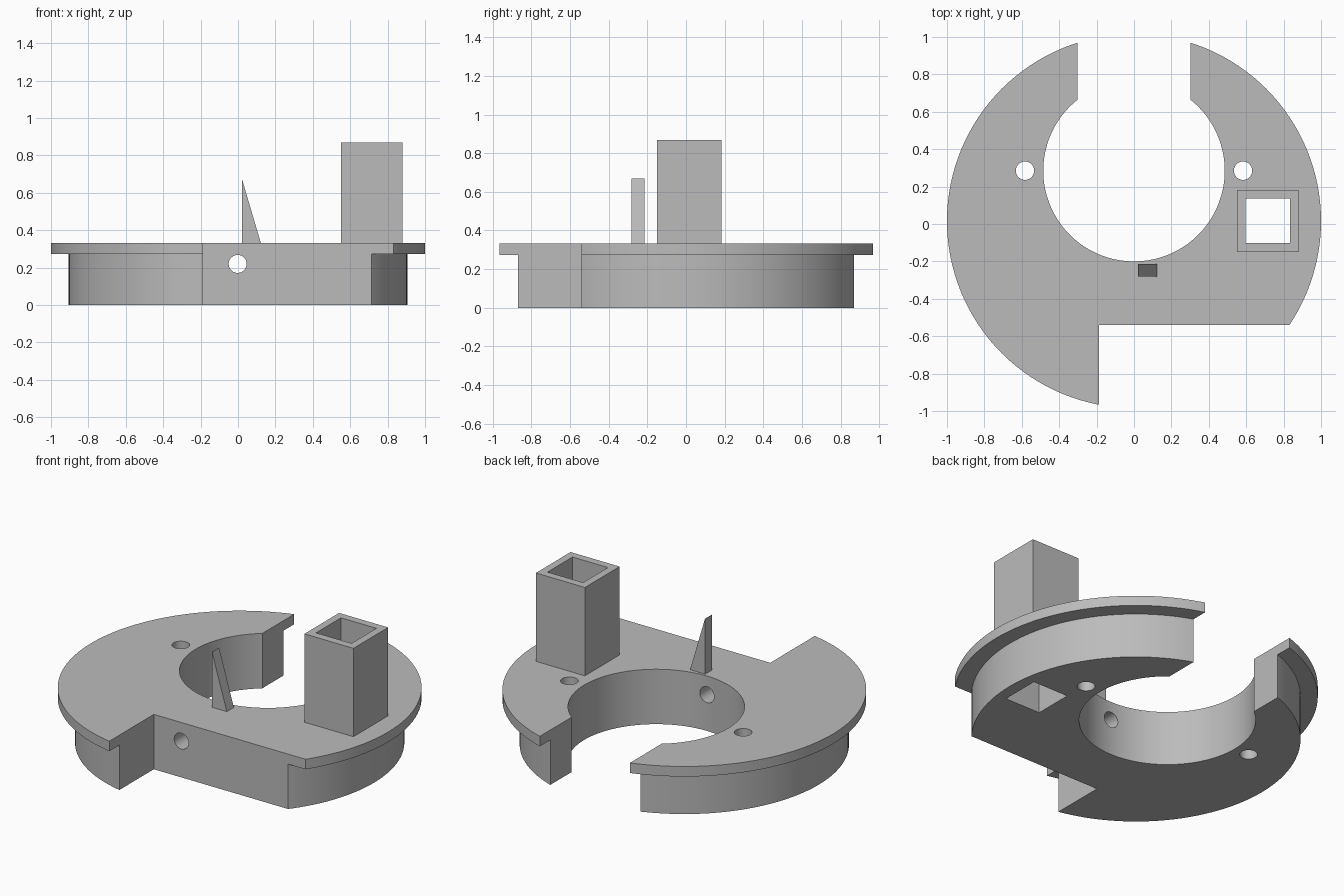
import bpy, math
from mathutils import Matrix

if "Cube" in bpy.data.objects:
    bpy.data.objects.remove(bpy.data.objects["Cube"], do_unlink=True)

# Single grey material
grey = bpy.data.materials.new("plain_grey")
grey.use_nodes = True
colour = (0.5, 0.5, 0.5, 1)
grey.diffuse_color = colour
grey.node_tree.nodes["Principled BSDF"].inputs["Base Color"].default_value = colour


def cylinder(name, x, y, z0, z1, radius, sides=128):
    bpy.ops.mesh.primitive_cylinder_add(vertices=sides, radius=radius, depth=z1 - z0,
                                        location=(x, y, (z0 + z1) / 2))
    ob = bpy.context.object
    ob.name = name
    return ob


def box(name, x0, x1, y0, y1, z0, z1):
    bpy.ops.mesh.primitive_cube_add(size=1)
    ob = bpy.context.object
    ob.name = name
    ob.data.transform(Matrix.Translation(((x0 + x1) / 2, (y0 + y1) / 2, (z0 + z1) / 2))
                      @ Matrix.Diagonal((x1 - x0, y1 - y0, z1 - z0, 1)))
    return ob


def combine(target, tool, operation="DIFFERENCE"):
    mod = target.modifiers.new("shape", "BOOLEAN")
    mod.operation, mod.solver, mod.object = operation, "EXACT", tool
    bpy.context.view_layer.objects.active = target
    bpy.ops.object.modifier_apply(modifier=mod.name)
    bpy.data.objects.remove(tool, do_unlink=True)


TOP, LIP, TALL = 0.333, 0.272, 0.869
CY, BORE_Y = 0.016, 0.285

# Flanged round base
base = cylinder("flanged_base", 0, CY, LIP, TOP, 1.0)
combine(base, cylinder("lower_body", 0, CY, 0, 0.3, 0.905), "UNION")

# Bore with its open slot at the back, and the front corner notch
combine(base, cylinder("bore", 0, BORE_Y, -1, 1, 0.485))
combine(base, box("back_slot", -0.302, 0.302, BORE_Y, 2, -1, 1))
combine(base, box("front_notch", -0.187, 2, -2, -0.54, -1, 1))

# Pin holes either side of the bore
for side in (-1, 1):
    combine(base, cylinder("pin_hole", side * 0.583, BORE_Y, -1, 1, 0.049, 48))

# Cross hole from the front wall into the bore
cross = cylinder("cross_hole", 0, 0, -0.4, 0.4, 0.048, 48)
cross.rotation_euler.x = math.pi / 2
cross.location = (-0.002, -0.4, 0.22)
bpy.context.view_layer.update()
combine(base, cross)

# Hollow square tower, open right through the base
tower = box("square_tower", 0.55, 0.879, -0.149, 0.183, TOP, TALL)
for part in (base, tower):
    combine(part, box("tower_channel", 0.595, 0.833, -0.102, 0.137, -1, 2))

# Upright wedge fin, with its upper right edge drawn in to a point
fin = box("wedge_fin", 0.021, 0.122, -0.281, -0.214, TOP, 0.668)
for v in fin.data.vertices:
    if v.co.z > 0.5 and v.co.x > 0.1:
        v.co.x = 0.023

for ob in (base, tower, fin):
    ob.data.materials.clear()
    ob.data.materials.append(grey)
    bpy.ops.object.select_all(action="DESELECT")
    ob.select_set(True)
    bpy.context.view_layer.objects.active = ob
    bpy.ops.object.shade_smooth_by_angle(angle=math.radians(30))
